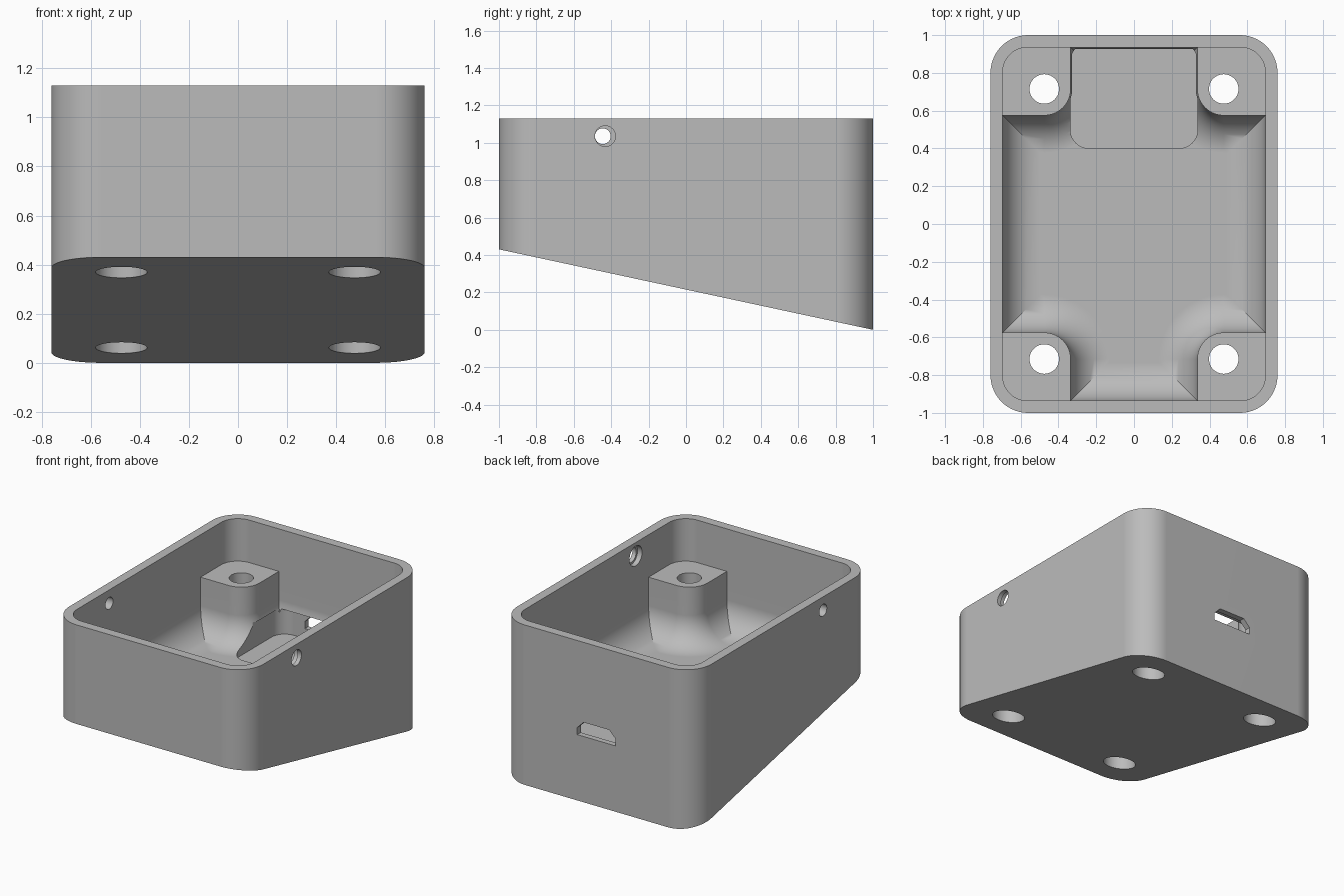
import bpy, bmesh
from math import cos, sin, pi, radians, sqrt

cube = bpy.data.objects.get("Cube")
if cube:
    bpy.data.objects.remove(cube)

grey = bpy.data.materials.new("matte_grey")
grey.use_nodes = True
colour = (0.5, 0.5, 0.5, 1)
grey.diffuse_color = colour
grey.node_tree.nodes["Principled BSDF"].inputs["Base Color"].default_value = colour

TOP, SLOPE = 1.13, 0.215
HX, HY = 0.695, 0.935          # half size of the cavity
PX, PY, PR = 0.475, 0.715, 0.14  # post centre and corner radius
POST_TOP, FLOOR, FILLET = 0.83, 0.43, 0.2


def arc(cx, cy, r, start, end, n=14):
    angles = [radians(start + (end - start) * i / n) for i in range(n + 1)]
    return [(cx + r * cos(a), cy + r * sin(a)) for a in angles]


def rounded_rect(x0, x1, y0, y1, r):
    return (arc(x1 - r, y1 - r, r, 0, 90) + arc(x0 + r, y1 - r, r, 90, 180)
            + arc(x0 + r, y0 + r, r, 180, 270) + arc(x1 - r, y0 + r, r, 270, 360))


def loft(name, rings):
    """Closed solid through rings with equal point counts."""
    bm = bmesh.new()
    loops = [[bm.verts.new(p) for p in ring] for ring in rings]
    for a, b in zip(loops, loops[1:]):
        for i in range(len(a)):
            j = (i + 1) % len(a)
            bm.faces.new((a[i], a[j], b[j], b[i]))
    bm.faces.new(loops[0][::-1])
    bm.faces.new(loops[-1])
    bmesh.ops.recalc_face_normals(bm, faces=bm.faces)
    mesh = bpy.data.meshes.new(name)
    bm.to_mesh(mesh)
    bm.free()
    mesh.materials.append(grey)
    obj = bpy.data.objects.new(name, mesh)
    bpy.context.collection.objects.link(obj)
    return obj


def prism(name, outline, z0, z1):
    return loft(name, [[(x, y, z) for x, y in outline] for z in (z0, z1)])


def side_hole(name, y, z, r, x0, x1):
    ring = arc(y, z, r, 0, 352.5, 47)
    return loft(name, [[(x, a, b) for a, b in ring] for x in (x0, x1)])


def cross_outline(d):
    """Cavity outline between the corner posts, moved inward by d."""
    pts = []
    for k, (sx, sy) in enumerate([(1, 1), (-1, 1), (-1, -1), (1, -1)]):
        quarter = ([(HX - d, PY - PR - d)] + arc(PX, PY, PR + d, 270, 180)
                   + [(PX - PR - d, HY - d)])
        quarter = [(sx * x, sy * y) for x, y in quarter]
        pts += quarter[::-1] if k % 2 else quarter
    return pts


# Wedge-bottomed outer body
outline = rounded_rect(-0.76, 0.76, -1, 1, 0.2)
body = loft("enclosure", [[(x, y, SLOPE * (1 - y)) for x, y in outline],
                          [(x, y, TOP) for x, y in outline]])

# Cavity above the posts, then the filleted well between them
cutters = [prism("upper_cavity", rounded_rect(-HX, HX, -HY, HY, 0.13), POST_TOP, 1.4)]
levels = []
for i in range(13):
    a = pi / 2 * i / 12
    levels.append((FILLET * (1 - sin(a)), FLOOR + FILLET * (1 - cos(a))))
levels += [(0, POST_TOP), (0.05, POST_TOP + 0.07)]
cutters.append(loft("lower_well", [[(x, y, z) for x, y in cross_outline(d)]
                                   for d, z in levels]))

# Connector pocket and slot in the back wall
cutters.append(prism("connector_pocket",
                     rounded_rect(-0.337, 0.337, 0.4, 0.96, 0.1), 0.395, 0.575))
slot = [(-0.15, 0.465), (0.15, 0.465), (0.15, 0.515),
        (0.1, 0.565), (-0.1, 0.565), (-0.15, 0.515)]
cutters.append(loft("connector_slot", [[(x, y, z) for x, z in slot] for y in (0.9, 1.1)]))

# Screw holes with wide recesses from below
for sx in (-1, 1):
    for sy in (-1, 1):
        for label, r, top in (("screw_recess", 0.105, 0.62), ("screw_hole", 0.078, 1)):
            ring = arc(sx * PX, sy * PY, r, 0, 352.5, 47)
            cutters.append(prism(label, ring, -0.2, top))

# Round holes in the side walls
cutters.append(side_hole("right_hole", -0.432, 1.035, 0.055, 0.6, 0.9))
cutters.append(side_hole("right_hole_recess", -0.432, 1.035, 0.07, 0.6, 0.73))
cutters.append(side_hole("left_hole", -0.445, 1.035, 0.042, -0.9, -0.6))

bpy.ops.object.select_all(action='DESELECT')
bpy.context.view_layer.objects.active = body
body.select_set(True)
for cutter in cutters:
    cutter.hide_render = True
    mod = body.modifiers.new(cutter.name, 'BOOLEAN')
    mod.operation, mod.solver, mod.object = 'DIFFERENCE', 'EXACT', cutter
    bpy.ops.object.modifier_apply(modifier=mod.name)
    bpy.data.objects.remove(cutter)

# Smooth curved faces, keeping flat walls flat
bpy.ops.object.shade_smooth_by_angle(angle=radians(30))
weighted = body.modifiers.new("clean_normals", 'WEIGHTED_NORMAL')
weighted.keep_sharp = True
